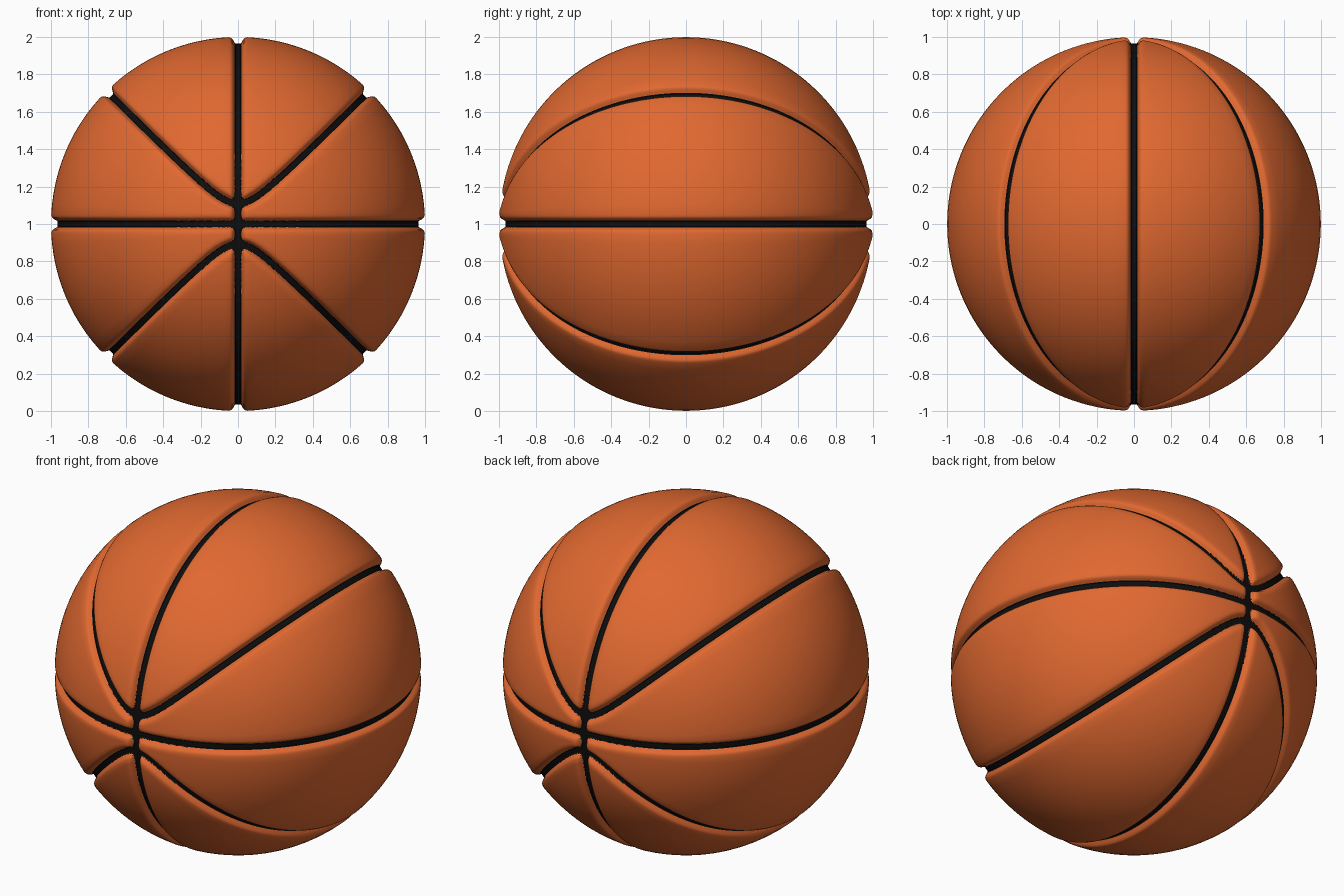
import bpy, bmesh
from math import sin, cos, pi, sqrt, atan2, radians

if "Cube" in bpy.data.objects:
    bpy.data.objects.remove(bpy.data.objects["Cube"])

C = 0.11        # height where the diagonal channels meet the vertical one
DEPTH = 0.036   # channel depth
PROFILE = [(0.0, 1.0), (0.015, 1.0), (0.021, 0.72), (0.028, 0.36), (0.036, 0.12), (0.052, 0.0)]
OFFSETS = [0, 0.008, 0.015, 0.018, 0.021, 0.0245, 0.028, 0.032, 0.036, 0.043, 0.052]


def channel(d):
    """Relative depth at distance d from a channel centre line."""
    for (a, u), (b, v) in zip(PROFILE, PROFILE[1:]):
        if d <= b:
            return u + (v - u) * (d - a) / (b - a)
    return 0.0


def depth(x, z):
    """Combined depth of all channels at a unit-sphere point."""
    x, z = abs(x), abs(z)
    g = 2 * (z * z - x * x)
    slope = sqrt(max(4 * (x * x + z * z) - g * g, 1e-8))
    diagonal = abs(z * z - x * x - C * C) / slope
    return min(1.0, channel(x) + channel(z) + channel(diagonal))


def half_gap(start, end, r):
    """Angles from a channel to the middle of a panel, dense at the channel."""
    h = abs(end - start) * r
    k = min(1.0, h / 0.14)
    arcs = [o * k for o in OFFSETS]
    last = arcs[-1]
    arcs += [last + (h - last) * i / 6 for i in range(1, 7)]
    s = 1 if end > start else -1
    return [start + s * a / r for a in arcs]


def ring_angles(r):
    """Angles round one ring, following the channels."""
    x = sqrt(max(r * r - C * C, 0) / 2)
    d = min(atan2(sqrt(x * x + C * C), x), radians(80))
    q = []
    for a, b in ((0, d), (d, pi / 2)):
        m = (a + b) / 2
        q += half_gap(a, m, r) + half_gap(b, m, r)[::-1][1:]
        if b < pi / 2:
            q.pop()
    up = q[::-1]
    return (q[:-1] + [pi - a for a in up[:-1]]
            + [pi + a for a in q[:-1]] + [2 * pi - a for a in up[:-1]])


def material(name, col):
    m = bpy.data.materials.new(name)
    m.diffuse_color = (*col, 1)
    m.use_nodes = True
    m.node_tree.nodes["Principled BSDF"].inputs["Base Color"].default_value = m.diffuse_color
    return m


# Ring positions from the front pole to the back pole, finer near the poles
rows = [0.25 * i / 40 for i in range(1, 41)]
rows += [0.25 + (pi / 2 - 0.25) * i / 70 for i in range(1, 71)]
rows += [pi - t for t in rows[-2::-1]]

bm = bmesh.new()
dep = {}


def vert(x, y, z):
    h = depth(x, z)
    f = 1 - DEPTH * h
    v = bm.verts.new((x * f, y * f, z * f + 1))
    dep[v] = h
    return v


front, back = vert(0, -1, 0), vert(0, 1, 0)
rings = []
for t in rows:
    r = sin(t)
    rings.append([vert(r * cos(a), -cos(t), r * sin(a)) for a in ring_angles(r)])

# Leather panels and black channel floors
faces = []
n = len(rings[0])
for i in range(n):
    j = (i + 1) % n
    faces.append((front, rings[0][i], rings[0][j]))
    faces.append((back, rings[-1][j], rings[-1][i]))
    for p, q in zip(rings, rings[1:]):
        faces.append((p[i], q[i], q[j], p[j]))
for vs in faces:
    f = bm.faces.new(vs)
    f.material_index = 1 if sum(dep[v] for v in vs) / len(vs) > 0.84 else 0
bmesh.ops.recalc_face_normals(bm, faces=bm.faces[:])

mesh = bpy.data.meshes.new("ball")
bm.to_mesh(mesh)
bm.free()
mesh.materials.append(material("orange_leather", (0.75, 0.14, 0.03)))
mesh.materials.append(material("black_channel", (0.004, 0.004, 0.004)))
ball = bpy.data.objects.new("ball", mesh)
bpy.context.collection.objects.link(ball)
bpy.context.view_layer.objects.active = ball
ball.select_set(True)
bpy.ops.object.shade_smooth_by_angle(angle=radians(40))
